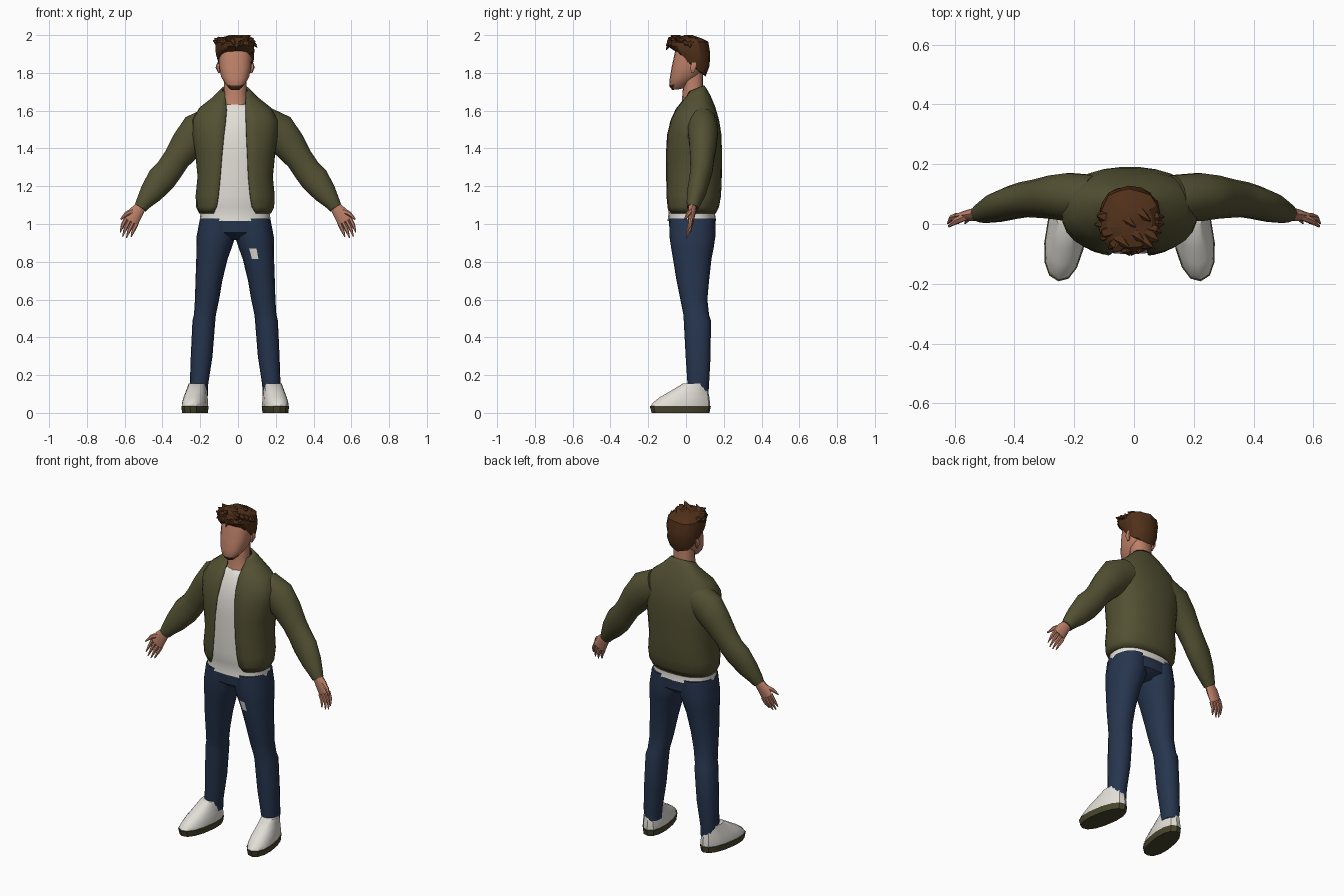
import bpy, bmesh, math, random
from mathutils import Vector

if "Cube" in bpy.data.objects:
    bpy.data.objects.remove(bpy.data.objects["Cube"])

random.seed(4)
CX = -0.015  # body centre line


def material(name, r, g, b):
    lin = [((c / 255 + 0.055) / 1.055) ** 2.4 for c in (r, g, b)]
    m = bpy.data.materials.new(name)
    m.diffuse_color = (*lin, 1)
    m.use_nodes = True
    m.node_tree.nodes["Principled BSDF"].inputs["Base Color"].default_value = m.diffuse_color
    return m


OLIVE = material("olive cloth", 82, 80, 50)
DENIM = material("blue denim", 38, 53, 78)
SKIN = material("skin", 188, 128, 104)
HAIR = material("brown hair", 80, 48, 25)
WHITE = material("white cloth", 226, 222, 215)
SOLE = material("olive sole", 72, 69, 44)


def make(name, rings, mats, closed=True, angle=45):
    """Skin a list of rings into one mesh object."""
    bm = bmesh.new()
    vs = [[bm.verts.new(p) for p in ring] for ring in rings]
    n = len(vs[0])
    for a, b in zip(vs, vs[1:]):
        for j in range(n if closed else n - 1):
            k = (j + 1) % n
            bm.faces.new((a[j], a[k], b[k], b[j]))
    if closed:
        bm.faces.new(vs[0][::-1])
        bm.faces.new(vs[-1])
        bmesh.ops.recalc_face_normals(bm, faces=bm.faces)
    me = bpy.data.meshes.new(name)
    bm.to_mesh(me)
    bm.free()
    for m in mats:
        me.materials.append(m)
    me.shade_smooth()
    me.set_sharp_from_angle(angle=math.radians(angle))
    ob = bpy.data.objects.new(name, me)
    bpy.context.collection.objects.link(ob)
    return ob


def section(cx, z, hw, y0, y1, tilt=0, p=2.3, n=20, gap=None):
    """Rounded cross-section; gap = (left, right) x limits of a front opening."""
    a0, a1 = -math.pi / 2, 1.5 * math.pi
    if gap:
        l, r = [math.asin(min(0.98, abs(g - cx) / hw) ** (p / 2)) for g in gap]
        a0, a1 = a0 + r, a1 - l
    out = []
    for i in range(n):
        a = a0 + (a1 - a0) * i / (n - 1 if gap else n)
        c, s = math.cos(a), math.sin(a)
        dy = math.copysign(abs(s) ** (2 / p), s) * (y1 - y0) / 2
        x = cx + math.copysign(abs(c) ** (2 / p), c) * hw
        out.append((x, (y0 + y1) / 2 + dy, z + tilt * dy))
    return out


def tube(name, pts, radii, mat, n=10):
    """Tapered tube along a path; radii are (across, depth)."""
    pts = [Vector(p) for p in pts]
    rings = []
    for i, c in enumerate(pts):
        d = (pts[min(i + 1, len(pts) - 1)] - pts[max(i - 1, 0)]).normalized()
        ref = Vector((0, 1, 0)) if abs(d.y) < 0.9 else Vector((1, 0, 0))
        side = (ref - d * ref.dot(d)).normalized()
        up = d.cross(side)
        ra, rd = radii[i]
        rings.append([c + up * ra * math.cos(t) + side * rd * math.sin(t)
                      for t in (2 * math.pi * k / n for k in range(n))])
    return make(name, rings, [mat])


# Jacket torso: open shell; z, half width, front y, back y, tilt, opening
torso = [
    (1.055, .190, -.095, .158, 0, -.13, .095), (1.09, .207, -.106, .175, 0, -.115, .075),
    (1.15, .210, -.110, .186, 0, -.105, .065), (1.25, .200, -.110, .190, 0, -.095, .055),
    (1.37, .212, -.110, .191, 0, -.085, .050), (1.47, .228, -.103, .189, 0, -.075, .045),
    (1.55, .228, -.083, .176, 0, -.065, .042), (1.615, .190, -.055, .155, .05, -.06, .04),
    (1.665, .125, -.025, .130, .2, -.065, .04), (1.695, .092, -.005, .110, .35, -.07, .045),
    (1.715, .072, .000, .096, .4, -.07, .045)]
jacket = make("jacket_body", [section(CX, *r[:5], p=2.4, n=26, gap=r[5:]) for r in torso],
              [OLIVE], closed=False)
thick = jacket.modifiers.new("cloth thickness", 'SOLIDIFY')
thick.thickness, thick.offset = 0.012, -1

# Shirt inside the jacket, with the hem showing below
shirt = [(1.015, .189, -.098, .160), (1.06, .182, -.092, .152)]
shirt += [(r[0], r[1] - .014, r[2] + .008, r[3] - .014, r[4]) for r in torso[1:8]]
shirt.append((1.64, .10, -.032, .12, .1))
make("shirt", [section(CX, *r, p=2.4) for r in shirt], [WHITE])

# Jeans: pelvis, then mirrored legs (z, inner, outer, front y, back y)
make("jeans_hips", [section(CX, *r) for r in (
    (.915, .07, -.03, .10), (.955, .185, -.086, .153), (1.04, .183, -.092, .155))], [DENIM])
leg = [(.09, .145, .232, .012, .118), (.15, .143, .24, .008, .122), (.30, .12, .235, -.002, .13),
       (.49, .105, .226, -.012, .132), (.52, .102, .218, -.014, .122), (.60, .085, .213, -.03, .113),
       (.70, .068, .21, -.05, .122), (.815, .04, .206, -.069, .135), (.87, .02, .206, -.078, .146),
       (.93, .0, .205, -.087, .155), (1.03, .0, .186, -.09, .155)]
for s, side in ((-1, "right"), (1, "left")):
    ob = make(side + "_jeans_leg", [section(CX + s * (a + b) / 2, z, (b - a) / 2, y0, y1, p=2.2, n=16)
                                    for z, a, b, y0, y1 in leg], [DENIM, WHITE])
    if s == 1:  # torn patch on the thigh
        spot = Vector((.072, -.065, .843))
        min(ob.data.polygons, key=lambda f: (f.center - spot).length).material_index = 1

# Shoes: sole and upper share one loft, turned outwards
shoe = [(0, .064, -.185, .125), (.036, .068, -.195, .132), (.037, .065, -.19, .128),
        (.055, .065, -.178, .128), (.085, .060, -.138, .124), (.115, .053, -.085, .118),
        (.155, .045, -.018, .112)]
for s, side in ((-1, "right"), (1, "left")):
    rings, t = [], s * math.radians(9)
    for r in shoe:
        ring = []
        for x, y, z in section(0, *r, p=2.3, n=14):
            x *= 1.0 - .25 * max(0, y)
            ring.append((CX + s * .197 + x * math.cos(t) - (y - .07) * math.sin(t),
                         .07 + x * math.sin(t) + (y - .07) * math.cos(t), z))
        # toe swings away from the centre line
        rings.append(ring)
    ob = make(side + "_shoe", rings, [WHITE, SOLE], angle=35)
    for f in ob.data.polygons:
        f.material_index = int(f.center.z < .0368)

# Sleeves and hands
arm = [(.13, .085, 1.53), (.215, .09, 1.485), (.27, .09, 1.42), (.325, .085, 1.345), (.365, .082, 1.285),
       (.405, .072, 1.238), (.46, .055, 1.165), (.50, .040, 1.112), (.517, .035, 1.085)]
arm_r = [(.095, .08), (.102, .082), (.088, .074), (.072, .065), (.072, .06),
         (.077, .056), (.062, .05), (.042, .038), (.034, .03)]
palm = [(.505, .037, 1.105), (.54, .03, 1.06), (.567, .026, 1.012)]
for s, side in ((-1, "right"), (1, "left")):
    def flip(pts):
        return [(s * x, y, z) for x, y, z in pts]
    tube(side + "_sleeve", flip(arm), arm_r, OLIVE, 14)
    tube(side + "_palm", flip(palm), [(.026, .022), (.038, .021), (.041, .014)], SKIN)
    for i, o in enumerate((-.032, -.011, .011, .032)):
        x, z, l = .565 + .85 * o, 1.015 + .5 * o, (.066, .082, .086, .074)[i]
        tube(side + "_finger", flip([(x, .026, z), (x + .25 * l, .02, z - .5 * l),
                                     (x + .42 * l, .002, z - l)]),
             [(.011, .012), (.010, .010), (.003, .003)], SKIN, 6)
    tube(side + "_thumb", flip([(.555, .028, 1.07), (.592, .012, 1.053), (.62, -.008, 1.025)]),
         [(.016, .014), (.012, .012), (.004, .004)], SKIN, 6)

# Neck and head, with a small chin beard
make("neck", [section(CX, *r, n=14) for r in (
    (1.60, .085, -.035, .11), (1.65, .066, -.022, .10), (1.70, .06, -.018, .092),
    (1.80, .06, -.01, .09))], [SKIN])
head = make("head", [section(CX, *r, p=2.5, n=18) for r in (
    (1.712, .025, -.072, -.03, .1), (1.722, .036, -.084, .0), (1.75, .056, -.089, .045, .25),
    (1.78, .075, -.086, .075, .1), (1.83, .085, -.076, .092), (1.88, .087, -.065, .10),
    (1.93, .084, -.055, .10), (1.96, .07, -.045, .085))], [SKIN, HAIR])
for f in head.data.polygons:
    c = f.center
    f.material_index = int(c.z < 1.745 and c.y < -.06 and abs(c.x - CX) < .04)

# Ears
for s, side in ((-1, "right"), (1, "left")):
    tube(side + "_ear", [(CX + s * .084, .034, 1.80), (CX + s * .092, .038, 1.83),
                         (CX + s * .088, .044, 1.855)], [(.006, .008), (.012, .018), (.006, .012)], SKIN, 6)

# Hair: rough cap with a high front and low nape, plus pointed locks
cap = [section(CX, *r, p=2.4, n=18) for r in (
    (1.852, .088, -.06, .103, -.85), (1.885, .099, -.08, .12, -.5), (1.925, .104, -.097, .124, -.2),
    (1.962, .098, -.1, .114), (1.984, .075, -.08, .085), (1.994, .03, -.04, .04))]
cap = [[Vector(p) + Vector([random.uniform(-.005, .005) for _ in range(3)]) for p in ring] for ring in cap]
make("hair_cap", cap, [HAIR], angle=25)
for i in range(14):
    a = -math.pi / 2 + (i - 6.5) * .27 + random.uniform(-.08, .08)
    c, t, z = math.cos(a), math.sin(a), random.uniform(1.945, 1.972)
    tube("hair_lock", [(CX + .07 * c, .01 + .075 * t, z), (CX + .095 * c, .01 + .1 * t, z + .008),
                       (CX + .108 * c + random.uniform(-.012, .012), .01 + .116 * t,
                        z + random.uniform(-.03, .026))],
         [(.022, .022), (.016, .018), (.002, .002)], HAIR, 5)
for x, y in ((-.05, -.05), (.0, -.03), (.03, -.05), (-.03, .02), (.02, .04)):
    tube("crown_lock", [(x, y, 1.972), (x + .012, y - .012, 1.99), (x + .035, y - .03, 1.999)],
         [(.024, .024), (.014, .016), (.002, .002)], HAIR, 5)
